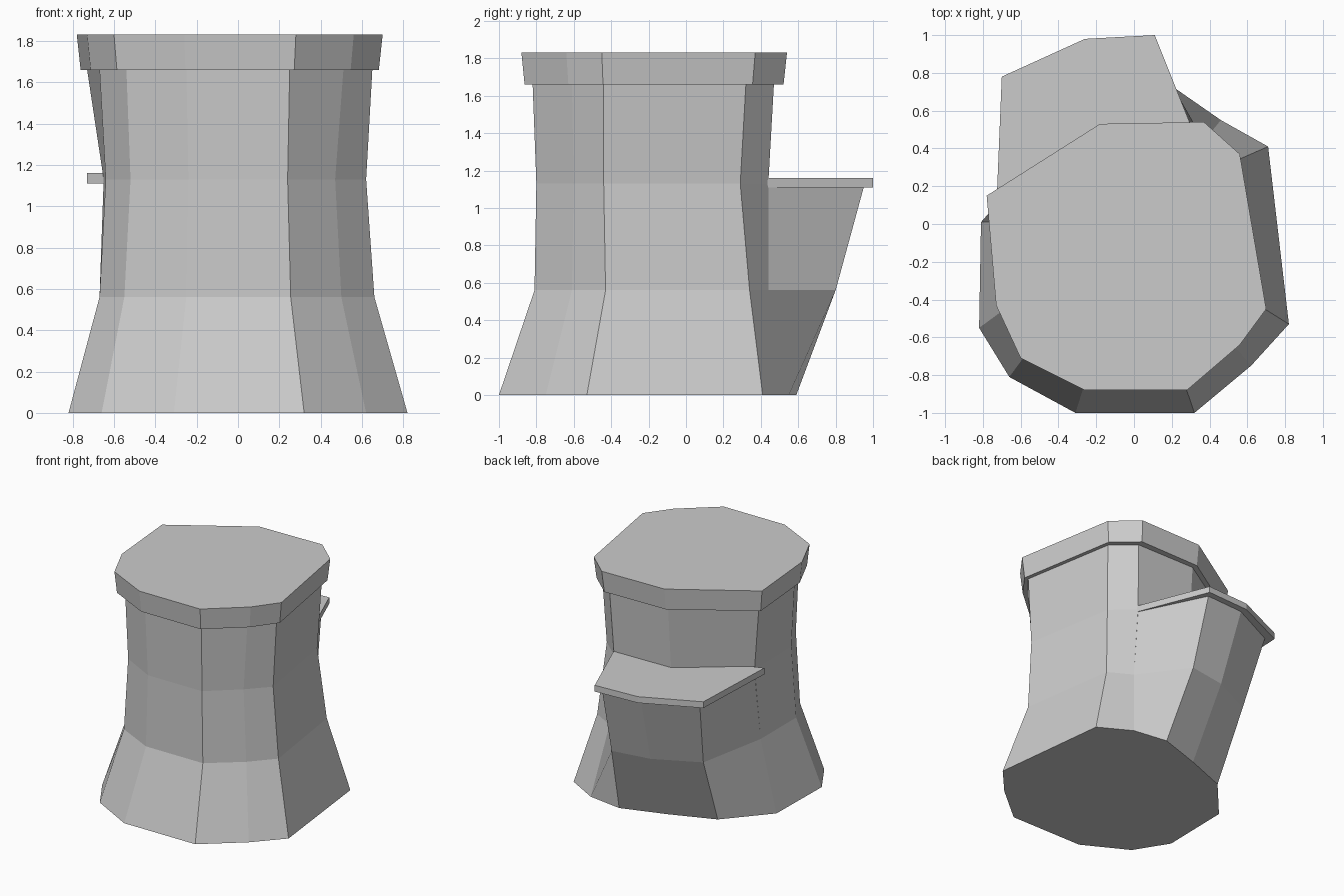
import bpy, bmesh


def loft(name, rings):
    """Skin equal-length outlines, given as (z, [(x, y), ...]), and cap both ends."""
    bm = bmesh.new()
    loops = [[bm.verts.new((x, y, z)) for x, y in pts] for z, pts in rings]
    n = len(loops[0])
    for a, b in zip(loops, loops[1:]):
        for i in range(n):
            j = (i + 1) % n
            bm.faces.new((a[i], a[j], b[j], b[i]))
    bm.faces.new(loops[0][::-1])
    bm.faces.new(loops[-1])
    bmesh.ops.recalc_face_normals(bm, faces=bm.faces)
    mesh = bpy.data.meshes.new(name)
    bm.to_mesh(mesh)
    bm.free()
    obj = bpy.data.objects.new(name, mesh)
    bpy.context.collection.objects.link(obj)
    return obj


def scaled(pts, s, cx, cy):
    return [(cx + (x - cx) * s, cy + (y - cy) * s) for x, y in pts]


# Waisted tower body: ten-sided, wide at the foot
loft("tower_body", [
    (0.00, [(.32, -1), (.62, -.75), (.82, -.53), (.71, .41), (.46, .55),
            (-.17, .46), (-.81, .01), (-.82, -.55), (-.66, -.81), (-.31, -1)]),
    (0.56, [(.255, -.81), (.50, -.61), (.66, -.43), (.55, .34), (.37, .44),
            (-.17, .43), (-.67, .01), (-.67, -.44), (-.55, -.66), (-.25, -.81)]),
    (1.13, [(.24, -.80), (.47, -.60), (.62, -.44), (.50, .29), (.33, .44),
            (-.17, .43), (-.65, .06), (-.64, -.42), (-.52, -.65), (-.24, -.80)]),
    (1.66, [(.25, -.82), (.51, -.61), (.65, -.44), (.52, .32), (.35, .47),
            (-.17, .47), (-.73, .12), (-.67, -.42), (-.54, -.66), (-.25, -.82)]),
])

# Slightly flared cap slab
cap = [(.28, -.88), (.56, -.64), (.70, -.45), (.56, .37), (.37, .54),
       (-.18, .53), (-.78, .15), (-.73, -.43), (-.60, -.71), (-.26, -.88)]
loft("cap", [(1.66, scaled(cap, .975, -.04, -.2)), (1.83, cap)])

# Bulge at the back that leans outwards to carry the shelf
loft("back_bulge", [
    (0.00, [(.46, .55), (.18, .59), (-.17, .475), (-.52, .34), (-.81, .01)]),
    (0.56, [(.37, .44), (.10, .80), (-.21, .75), (-.56, .58), (-.67, .01)]),
    (1.11, [(.33, .44), (.08, .95), (-.25, .93), (-.64, .74), (-.65, .06)]),
])

# Thin shelf on top of the bulge
shelf = [(.35, .40), (.11, 1.0), (-.26, .98), (-.70, .78), (-.73, .05)]
loft("back_shelf", [(1.11, shelf), (1.16, shelf)])
